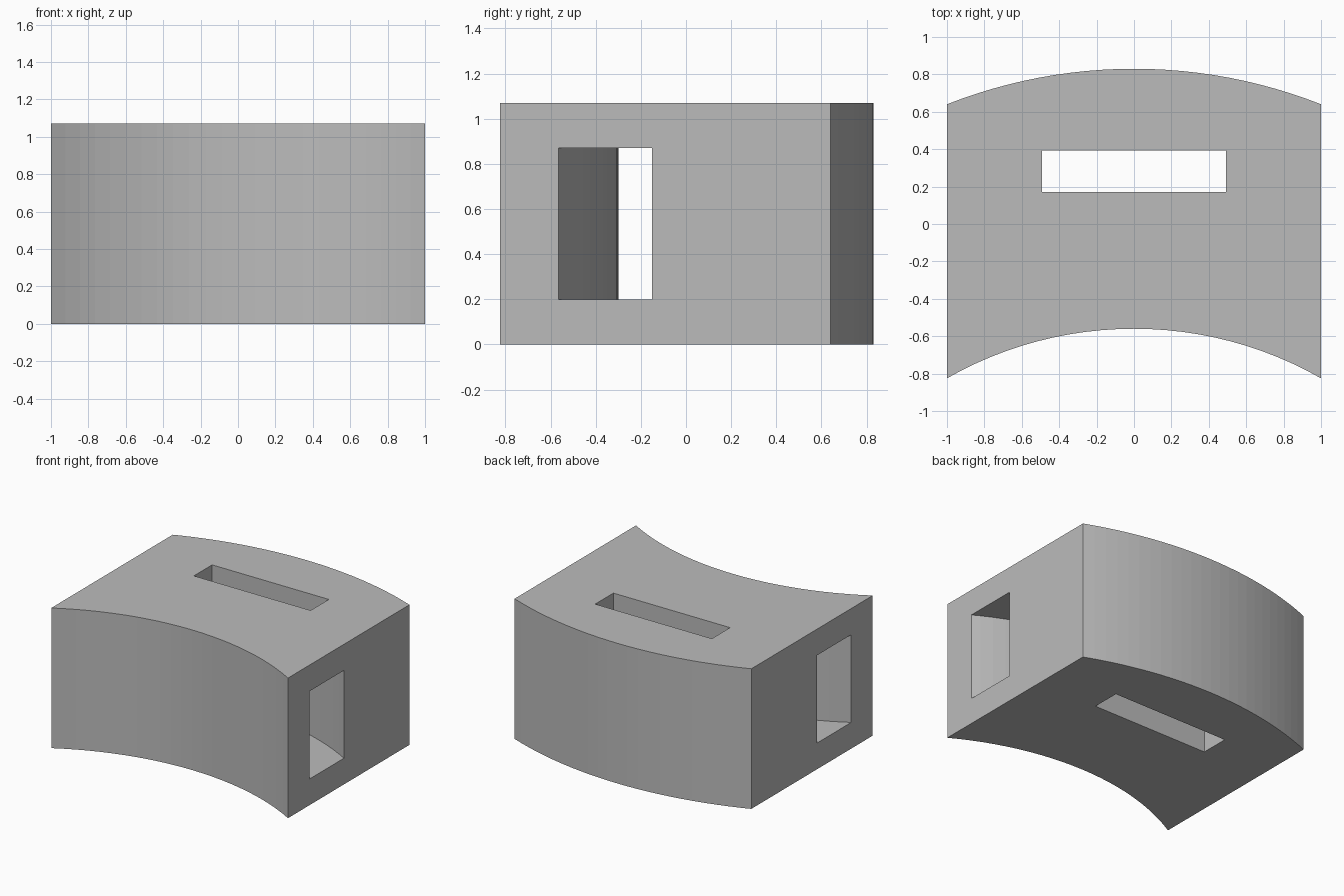
import bpy, bmesh, math

cube = bpy.data.objects.get("Cube")
if cube:
    bpy.data.objects.remove(cube, do_unlink=True)

HEIGHT = 1.07
SEGMENTS = 24

grey = bpy.data.materials.new("plain grey")
grey.use_nodes = True
colour = (0.5, 0.5, 0.5, 1)
grey.diffuse_color = colour
grey.node_tree.nodes["Principled BSDF"].inputs["Base Color"].default_value = colour


def arc(half_width, crown, rise):
    """Points from left to right on a circular arc bulging towards +y."""
    if rise == 0:
        return [(-half_width, crown), (half_width, crown)]
    radius = (half_width ** 2 + rise ** 2) / (2 * rise)
    sweep = math.asin(half_width / radius)
    angles = [sweep * (2 * i / SEGMENTS - 1) for i in range(SEGMENTS + 1)]
    return [(radius * math.sin(a), crown - radius * (1 - math.cos(a))) for a in angles]


def prism(name, front, back, bottom, top):
    """Upright prism between a front and a back outline."""
    bm = bmesh.new()
    outline = front + back[::-1]
    base = bm.faces.new([bm.verts.new((x, y, bottom)) for x, y in outline])
    result = bmesh.ops.extrude_face_region(bm, geom=[base])
    raised = [v for v in result["geom"] if isinstance(v, bmesh.types.BMVert)]
    bmesh.ops.translate(bm, verts=raised, vec=(0, 0, top - bottom))
    bmesh.ops.recalc_face_normals(bm, faces=bm.faces)
    mesh = bpy.data.meshes.new(name)
    bm.to_mesh(mesh)
    bm.free()
    mesh.materials.append(grey)
    obj = bpy.data.objects.new(name, mesh)
    bpy.context.collection.objects.link(obj)
    return obj


# Curved solid block
block = prism("curved_block", arc(1, -0.56, 0.265), arc(1, 0.83, 0.19), 0, HEIGHT)

# Curved side-to-side tunnel, run slightly past both ends
reach = 1.02
rise = 0.2765
tunnel = prism("tunnel_cutter", arc(reach, -0.30, rise), arc(reach, 0.115, rise), 0.2, 0.87)

# Straight slot from top to bottom
slot = prism("slot_cutter", arc(0.493, 0.172, 0), arc(0.493, 0.392, 0), -0.1, HEIGHT + 0.1)

for cutter in (tunnel, slot):
    cut = block.modifiers.new(cutter.name, "BOOLEAN")
    cut.operation = "DIFFERENCE"
    cut.solver = "EXACT"
    cut.object = cutter

# Apply the cuts and remove the cutters
bpy.context.view_layer.objects.active = block
block.select_set(True)
for cutter in (tunnel, slot):
    bpy.ops.object.modifier_apply(modifier=cutter.name)
    bpy.data.objects.remove(cutter, do_unlink=True)
